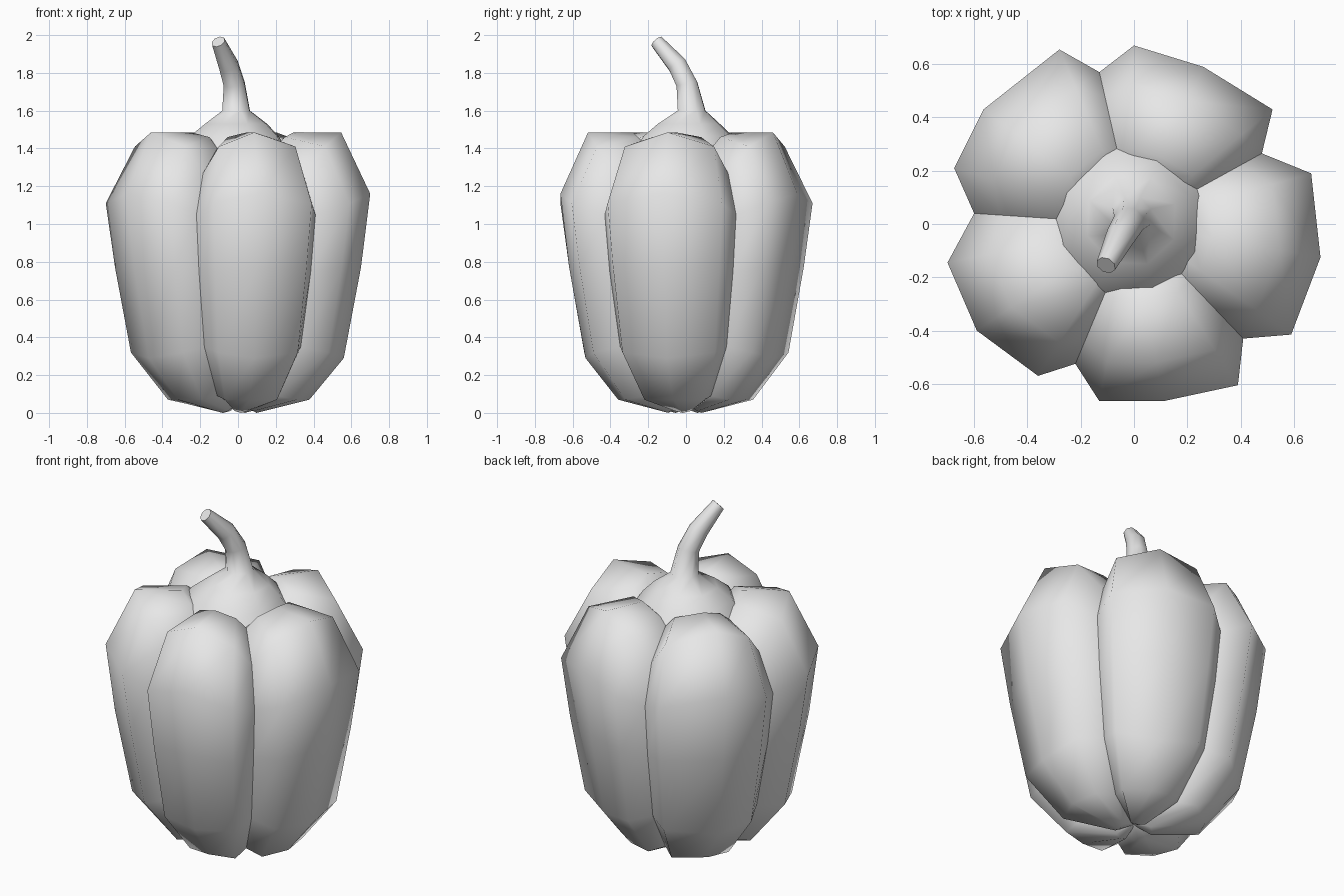
import bpy, bmesh
from math import cos, sin, radians, tau
from mathutils import Vector

cube = bpy.data.objects.get("Cube")
if cube:
    bpy.data.objects.remove(cube)

grey = bpy.data.materials.new("plain_grey")
grey.use_nodes = True
grey.diffuse_color = (0.8, 0.8, 0.8, 1)
grey.node_tree.nodes["Principled BSDF"].inputs["Base Color"].default_value = (0.8, 0.8, 0.8, 1)


def make_object(name, bm):
    for face in bm.faces:
        face.smooth = True
    mesh = bpy.data.meshes.new(name)
    bm.to_mesh(mesh)
    bm.free()
    mesh.materials.append(grey)
    obj = bpy.data.objects.new(name, mesh)
    bpy.context.collection.objects.link(obj)
    return obj


def bridge(bm, low, high):
    for a, b, c, d in zip(low, low[1:], high[1:], high):
        bm.faces.new((a, b, c, d))


# Bottom-to-top profiles as (share of the widest radius, height)
CREASE = [(.06, .04), (.5, .09), (.81, .35), (.94, .75), (1, 1.05), (.84, 1.27), (.5, 1.4), (.38, 1.37)]
SIDE = [(.14, .01), (.53, .07), (.81, .32), (.93, .77), (1, 1.11), (.78, 1.41), (.42, 1.46), (.3, 1.39)]
MIDDLE = [(.14, 0), (.54, .07), (.8, .29), (.93, .77), (1, 1.16), (.78, 1.485), (.42, 1.485), (.3, 1.40)]
PROFILES = [CREASE, SIDE, MIDDLE, SIDE, CREASE]

# Plan of each lobe, counter-clockwise: right crease, three bulge points, left crease
c_front_left, c_front_right = (.41, -.43), (-.22, -.525)
c_right, c_back, c_left = (-.60, .04), (-.13, .57), (.48, .265)
LOBES = {
    "front_lobe": [c_front_right, (-.13, -.665), (.11, -.665), (.39, -.605), c_front_left],
    "left_lobe": [c_front_left, (.59, -.415), (.70, -.125), (.665, .19), c_left],
    "back_left_lobe": [c_left, (.52, .43), (.26, .59), (0, .67), c_back],
    "back_right_lobe": [c_back, (-.28, .655), (-.565, .43), (-.675, .21), c_right],
    "front_right_lobe": [c_right, (-.70, -.145), (-.59, -.40), (-.36, -.57), c_front_right],
}


def make_lobe(name, plan):
    bm = bmesh.new()
    rows = []
    for level in range(len(CREASE)):
        row = []
        for (x, y), profile in zip(plan, PROFILES):
            share, z = profile[level]
            row.append(bm.verts.new((x * share, y * share, z)))
        rows.append(row)
    for low, high in zip(rows, rows[1:]):
        bridge(bm, low, high)
    # Close the underside towards the middle
    centre = bm.verts.new((0, 0, .05))
    for a, b in zip(rows[0], rows[0][1:]):
        bm.faces.new((b, a, centre))
    make_object(name, bm)


for lobe_name, lobe_plan in LOBES.items():
    make_lobe(lobe_name, lobe_plan)

# Flared cap that sweeps up into the bent stem: centre, radius, axis
UP = (0, 0, 1)
RINGS = [
    ((-.02, .01, 1.38), .305, UP),
    ((-.02, .01, 1.465), .25, UP),
    ((-.01, .015, 1.53), .175, UP),
    ((-.01, .03, 1.6), .078, UP),
    ((-.02, .005, 1.74), .06, (-.1, -.25, 1)),
    ((-.05, -.045, 1.84), .055, (-.35, -.7, 1)),
    ((-.105, -.155, 1.965), .038, (-.5, -.9, 1)),
]
SIDES = 8
bm = bmesh.new()
rings = []
for centre, radius, axis in RINGS:
    turn = Vector(UP).rotation_difference(Vector(axis))
    ring = []
    for i in range(SIDES):
        a = tau * i / SIDES + radians(20)
        ring.append(bm.verts.new(Vector(centre) + turn @ Vector((radius * cos(a), radius * sin(a), 0))))
    rings.append(ring + ring[:1])
for low, high in zip(rings, rings[1:]):
    bridge(bm, low, high)
tip = bm.faces.new(rings[-1][:-1])
for edge in tip.edges:
    edge.smooth = False
make_object("stem", bm)
